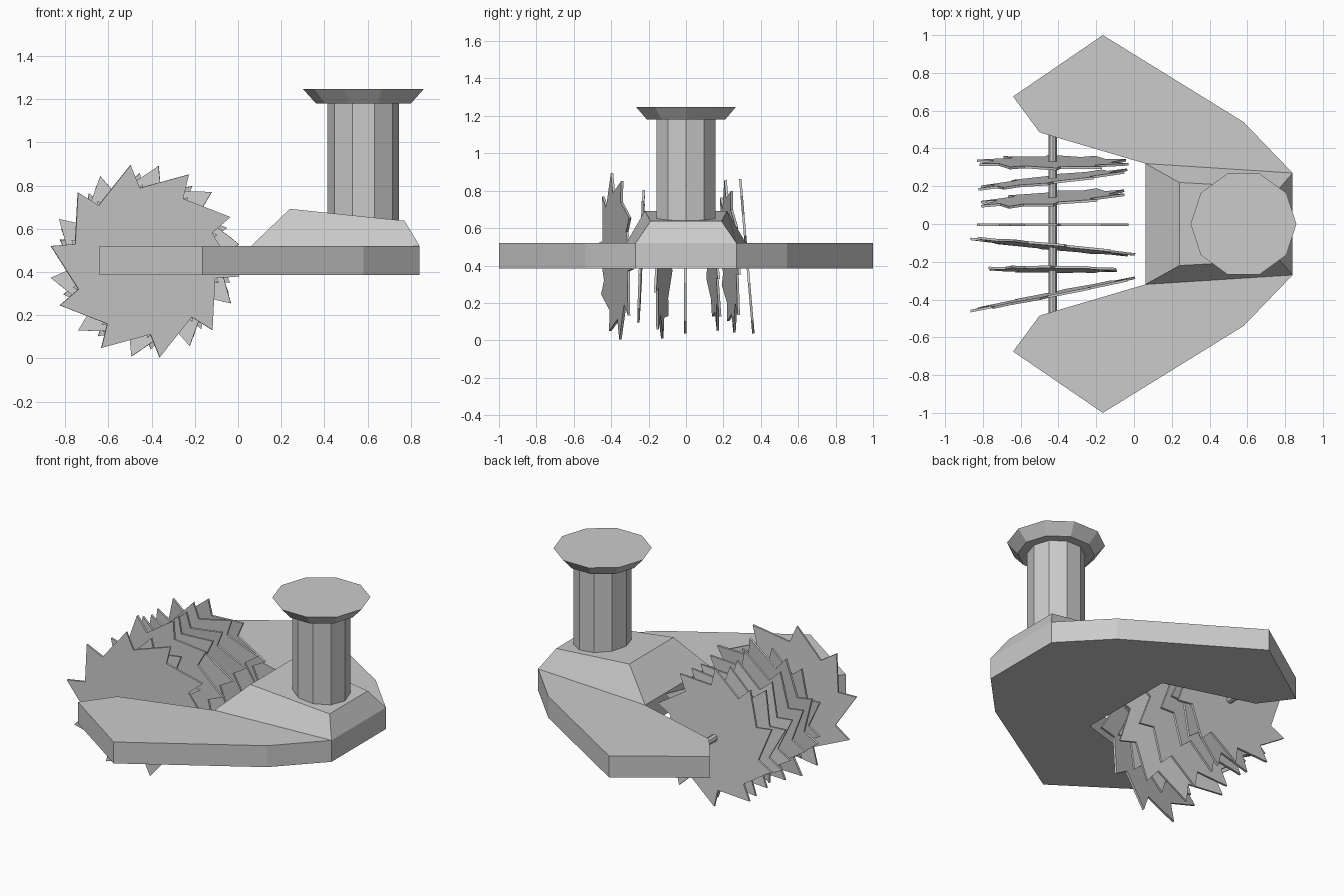
import bpy, bmesh
from math import atan, cos, sin, radians, pi
from mathutils import Matrix, Vector

if "Cube" in bpy.data.objects:
    bpy.data.objects.remove(bpy.data.objects["Cube"])


def make_object(name, verts, faces):
    mesh = bpy.data.meshes.new(name)
    mesh.from_pydata(verts, [], faces)
    bm = bmesh.new()
    bm.from_mesh(mesh)
    bmesh.ops.recalc_face_normals(bm, faces=bm.faces)
    bm.to_mesh(mesh)
    bm.free()
    obj = bpy.data.objects.new(name, mesh)
    bpy.context.collection.objects.link(obj)
    return obj


def loft(name, lower, upper):
    """Solid between two loops with equal point counts."""
    n = len(lower)
    sides = [(i, (i + 1) % n, n + (i + 1) % n, n + i) for i in range(n)]
    caps = [tuple(range(n)), tuple(range(n, 2 * n))]
    return make_object(name, lower + upper, sides + caps)


def ring(x, z, r, n):
    return [(x + r * cos(2 * pi * i / n), r * sin(2 * pi * i / n), z) for i in range(n)]


# Forked base plate: half outline mirrored across y
half = [(0.06, 0.32), (-0.50, 0.485), (-0.64, 0.675), (-0.165, 1.0), (0.58, 0.54), (0.84, 0.27)]
outline = half + [(x, -y) for x, y in reversed(half)]
loft("base_plate", [(x, y, 0.385) for x, y in outline], [(x, y, 0.52) for x, y in outline])

# Sloped hub block on the plate
loft("hub_block",
     [(0.06, -0.32, 0.52), (0.84, -0.27, 0.52), (0.84, 0.27, 0.52), (0.06, 0.32, 0.52)],
     [(0.24, -0.22, 0.692), (0.77, -0.19, 0.637), (0.77, 0.19, 0.637), (0.24, 0.22, 0.692)])

# Ten-sided post and flared cap
loft("post", ring(0.58, 0.60, 0.165, 10), ring(0.58, 1.18, 0.165, 10))
loft("cap", ring(0.58, 1.18, 0.22, 10), ring(0.58, 1.247, 0.28, 10))

# Axle between the fork arms
AX, AZ = -0.43, 0.45
axle_ring = [(AX + 0.022 * cos(pi * i / 4), AZ + 0.022 * sin(pi * i / 4)) for i in range(8)]
loft("axle", [(x, -0.49, z) for x, z in axle_ring], [(x, 0.49, z) for x, z in axle_ring])


def saw_blade(name, y, radius, phase, yaw_slope, tilt_slope, teeth=10, thick=0.013):
    profile = []
    for i in range(teeth):
        tip = radians(phase + 360 * i / teeth)
        root = tip - radians(4.5)
        profile += [(0.755 * radius * cos(root), 0.755 * radius * sin(root)),
                    (radius * cos(tip), radius * sin(tip))]
    blade = loft(name, [(u, -thick / 2, v) for u, v in profile],
                 [(u, thick / 2, v) for u, v in profile])
    blade.data.transform(Matrix.Translation(Vector((AX, y, AZ)))
                         @ Matrix.Rotation(atan(yaw_slope), 4, 'Z')
                         @ Matrix.Rotation(-atan(tilt_slope), 4, 'X'))


# Wobbling saw blades: y, radius, tooth phase, slope along x, slope along z
blades = [
    (-0.373, 0.450, 27, 0.20, -0.02),
    (-0.240, 0.355, 20, -0.01, 0.04),
    (-0.120, 0.445, 10, -0.10, 0.03),
    (-0.003, 0.415, 15, 0.00, 0.00),
    (0.135, 0.400, 18, 0.08, -0.09),
    (0.235, 0.410, 22, 0.12, -0.05),
    (0.325, 0.415, 15, 0.00, -0.085),
]
for i, b in enumerate(blades, 1):
    saw_blade(f"saw_blade_{i}", *b)
